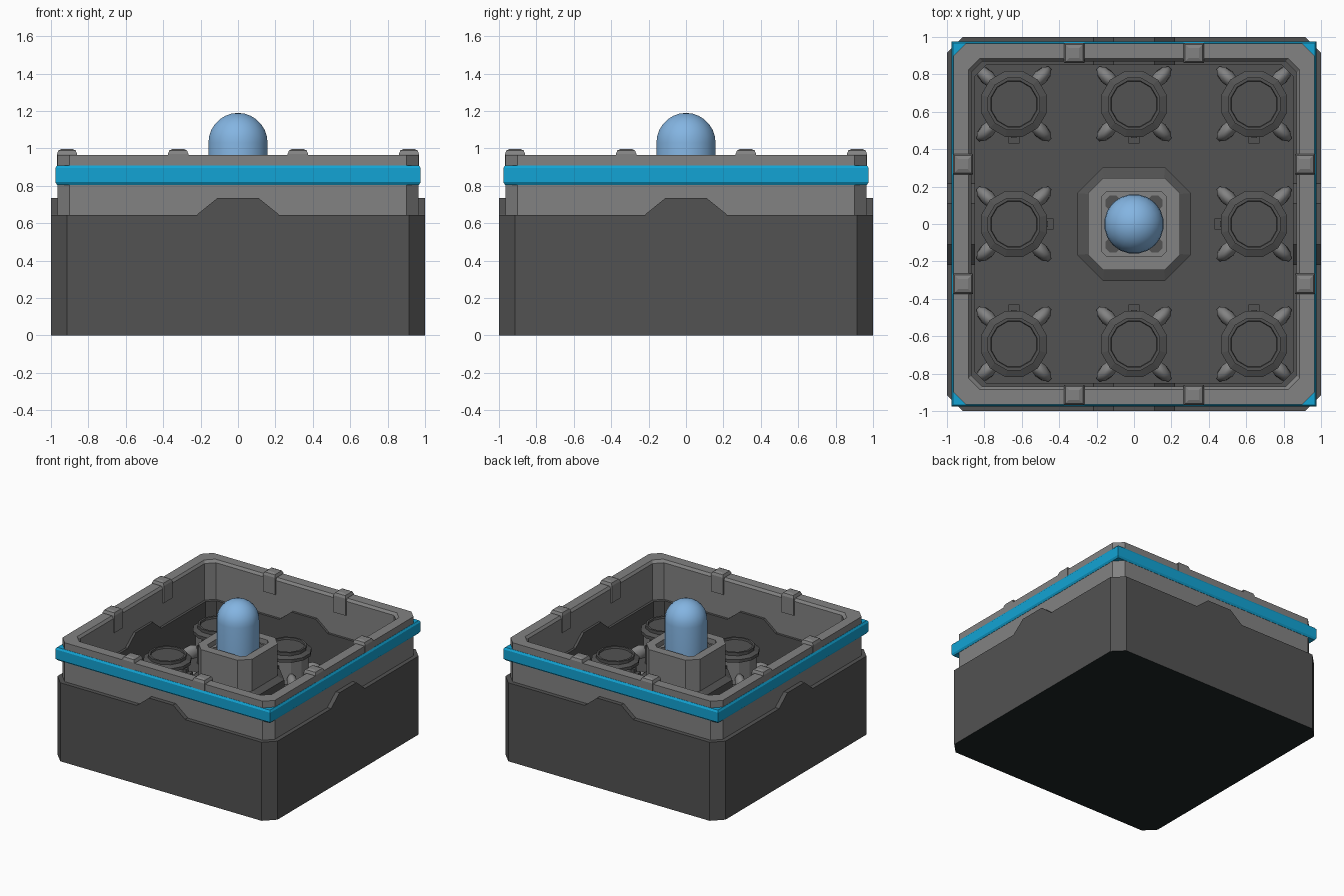
import bpy, bmesh, math
from mathutils import Matrix, Vector

if "Cube" in bpy.data.objects:
    bpy.data.objects.remove(bpy.data.objects["Cube"])


def material(name, rgb):
    m = bpy.data.materials.new(name)
    m.diffuse_color = (*rgb, 1)
    m.use_nodes = True
    m.node_tree.nodes["Principled BSDF"].inputs["Base Color"].default_value = m.diffuse_color
    return m


DARK = material("dark_grey", (0.085, 0.085, 0.085))
GREY = material("mid_grey", (0.225, 0.225, 0.225))
BLUE = material("bright_blue", (0.006, 0.37, 0.66))
PALE = material("pale_blue", (0.23, 0.46, 0.76))
BLACK = material("near_black", (0.012, 0.018, 0.018))
FLOOR = 0.32


def finish(bm, name, *mats):
    bmesh.ops.recalc_face_normals(bm, faces=bm.faces)
    me = bpy.data.meshes.new(name)
    bm.to_mesh(me)
    bm.free()
    for m in mats:
        me.materials.append(m)
    ob = bpy.data.objects.new(name, me)
    bpy.context.collection.objects.link(ob)
    return ob


def octagon(h, c, z):
    """Square of half size h with corners cut by c."""
    k = h - c
    return [(h, -k, z), (h, k, z), (k, h, z), (-k, h, z),
            (-h, k, z), (-h, -k, z), (-k, -h, z), (k, -h, z)]


def circle(r, z, n, cx=0, cy=0):
    return [(cx + r * math.cos(2 * math.pi * (i + .5) / n),
             cy + r * math.sin(2 * math.pi * (i + .5) / n), z) for i in range(n)]


def loft(bm, loops, ring=False):
    """Skin a stack of loops; ring joins last to first, else both ends are capped."""
    vs = [[bm.verts.new(p) for p in lp] for lp in loops]
    n = len(vs[0])
    pairs = list(zip(vs, vs[1:])) + ([(vs[-1], vs[0])] if ring else [])
    for a, b in pairs:
        for i in range(n):
            j = (i + 1) % n
            bm.faces.new((a[i], a[j], b[j], b[i]))
    if not ring:
        bm.faces.new(vs[0])
        bm.faces.new(vs[-1])


def box(bm, x0, x1, y0, y1, z0, z1, rot=0, bevel=0):
    r = bmesh.ops.create_cube(bm, size=1, matrix=Matrix.Rotation(rot, 4, 'Z')
                              @ Matrix.Translation(((x0 + x1) / 2, (y0 + y1) / 2, (z0 + z1) / 2))
                              @ Matrix.Diagonal((x1 - x0, y1 - y0, z1 - z0, 1)))
    if bevel:
        top = [e for e in {e for v in r["verts"] for e in v.link_edges}
               if all(v.co.z > z1 - 1e-4 for v in e.verts)]
        bmesh.ops.bevel(bm, geom=top, offset=bevel, segments=2, affect='EDGES', profile=0.5)


# Dark open tray with black underside
bm = bmesh.new()
loft(bm, [octagon(1, .085, 0), octagon(1, .085, .645),
          octagon(.85, .06, .645), octagon(.85, .06, FLOOR)])
tray = finish(bm, "tray", DARK, BLACK)
for p in tray.data.polygons:
    p.material_index = 1 if p.normal.z < -.5 else 0

# Trapezoid tabs in the middle of each wall
bm = bmesh.new()
for k in range(4):
    rot = Matrix.Rotation(k * math.pi / 2, 3, 'Z')
    prof = [(-.22, .64), (.22, .64), (.215, .65), (.11, .735), (-.11, .735), (-.215, .65)]
    loft(bm, [[rot @ Vector((x, y, z)) for x, z in prof] for y in (-1, -.85)])
finish(bm, "wall_tabs", DARK)

# Grey upper rim
bm = bmesh.new()
loft(bm, [octagon(.965, .065, .64), octagon(.965, .065, .965),
          octagon(.885, .06, .965), octagon(.87, .06, .945), octagon(.87, .06, .64)], True)
finish(bm, "upper_rim", GREY)

# Square blue band around the rim
bm = bmesh.new()
prof = [(.92, .805), (.967, .805), (.977, .82), (.977, .895), (.967, .91), (.92, .91)]
loft(bm, [[(h, -h, z), (h, h, z), (-h, h, z), (-h, -h, z)] for h, z in prof], True)
finish(bm, "blue_band", BLUE)

# Clips over the rim, two per side
bm = bmesh.new()
for k in range(4):
    for x in (-.32, .32):
        box(bm, x - .055, x + .055, -.968, -.86, .83, .998, k * math.pi / 2, .028)
finish(bm, "rim_clips", GREY)

# Central pedestal
bm = bmesh.new()
loft(bm, [octagon(.305, .14, FLOOR - .01), octagon(.305, .14, .55), octagon(.24, .08, .57)])
finish(bm, "pedestal_base", DARK)
bm = bmesh.new()
loft(bm, [octagon(.245, .08, .54), octagon(.245, .08, .83),
          octagon(.175, .03, .83), octagon(.175, .03, .79)])
finish(bm, "pedestal", GREY)
bm = bmesh.new()
for sx in (-1, 1):
    for sy in (-1, 1):
        loft(bm, [circle(.045, z, 8, sx * .112, sy * .112) for z in (.788, .796)])
finish(bm, "pedestal_sockets", DARK)

# Pale blue dome
bm = bmesh.new()
R, C = .16, 1.03
loops = [circle(R, .78, 20)] + [circle(R * math.cos(t), C + R * math.sin(t), 20)
                                for t in [i * math.pi / 14 for i in range(7)]]
loft(bm, loops)
bmesh.ops.poke(bm, faces=[f for f in bm.faces if len(f.verts) > 4 and f.calc_center_median().z > C])
max(bm.verts, key=lambda v: v.co.z if abs(v.co.x) < .001 and abs(v.co.y) < .001 else 0).co.z = C + R
dome = finish(bm, "dome", PALE)
bpy.context.view_layer.objects.active = dome
dome.select_set(True)
bpy.ops.object.shade_smooth_by_angle(angle=math.radians(40))
dome.select_set(False)

# Eight round mounts on the tray floor, each with four feet and a small catch
drum, cap, feet, catch = (bmesh.new() for _ in range(4))
for i in (-1, 0, 1):
    for j in (-1, 0, 1):
        if not (i or j):
            continue
        x, y = i * .642, j * .642
        loft(drum, [circle(.16, z, 12, x, y) for z in (FLOOR - .01, .52)])
        loft(cap, [circle(r, z, 12, x, y) for r, z in
                   ((.15, .5), (.182, .51), (.182, .535), (.145, .55), (.145, .575),
                    (.128, .575), (.125, .56))])
        for k in range(4):
            m = (Matrix.Translation((x, y, FLOOR + .03))
                 @ Matrix.Rotation(math.pi / 4 + k * math.pi / 2, 4, 'Z')
                 @ Matrix.Translation((.2, 0, 0)) @ Matrix.Rotation(.5, 4, 'Y')
                 @ Matrix.Diagonal((.08, .04, .06, 1)))
            bmesh.ops.create_uvsphere(feet, u_segments=10, v_segments=6, radius=1, matrix=m)
        # catch points to the middle of the tray
        cx, cy = (x, y - j * .182) if j else (x - i * .182, y)
        box(catch, cx - .03, cx + .03, cy - .03, cy + .03, FLOOR - .01, .47)
        ox, oy = (0, j * .015) if j else (i * .015, 0)
        box(catch, cx + ox - .015, cx + ox + .015, cy + oy - .015, cy + oy + .015, .46, .5)
finish(drum, "mount_drums", GREY)
finish(cap, "mount_caps", DARK)
finish(feet, "mount_feet", GREY).data.shade_smooth()
finish(catch, "mount_catches", DARK)
